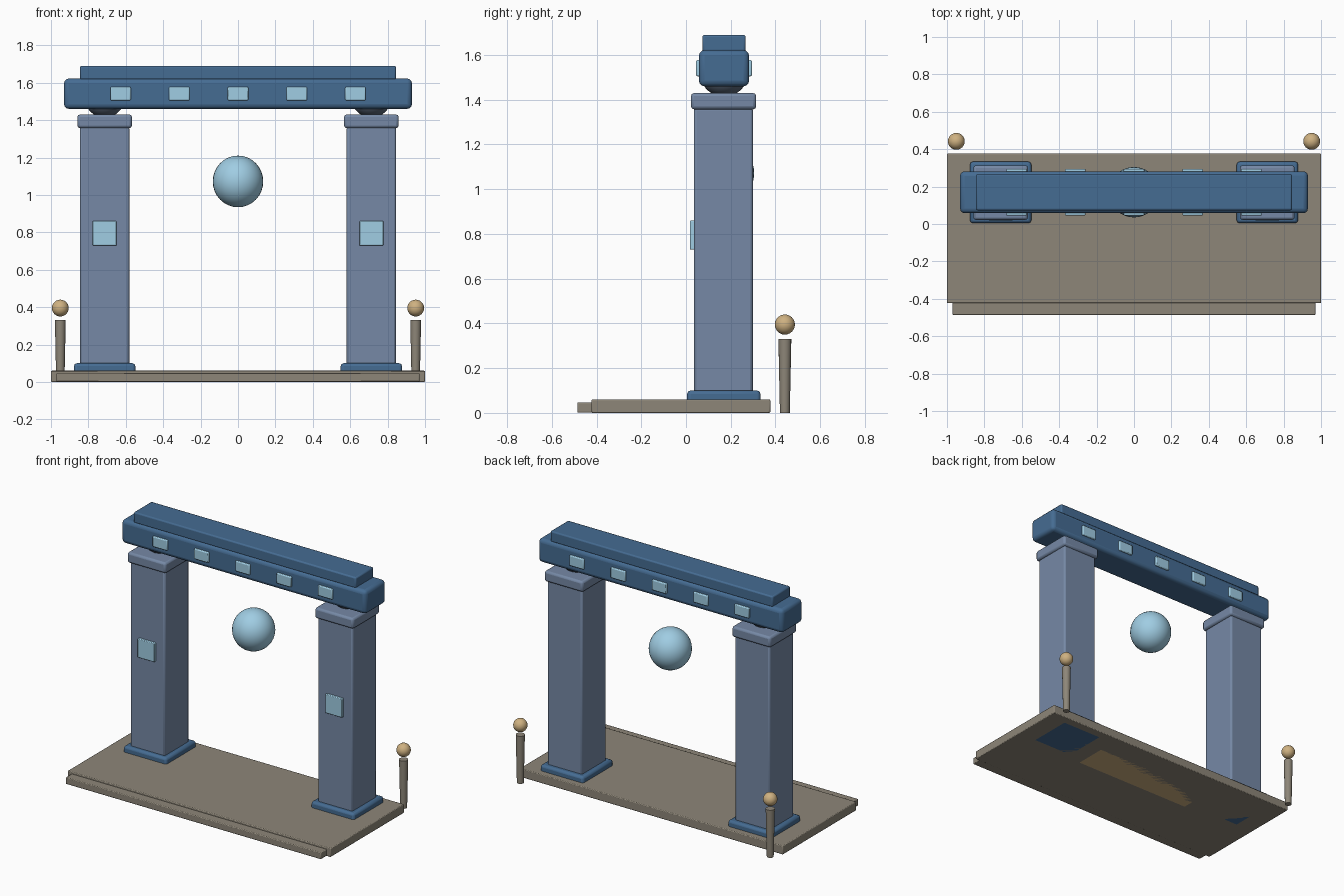
import bpy
import bmesh
from mathutils import Matrix, Vector

if "Cube" in bpy.data.objects:
    bpy.data.objects.remove(bpy.data.objects["Cube"])


def material(name, rgb):
    m = bpy.data.materials.new(name)
    m.diffuse_color = (*rgb, 1)
    m.use_nodes = True
    m.node_tree.nodes["Principled BSDF"].inputs["Base Color"].default_value = m.diffuse_color
    return m


STONE = material("stone", (0.27, 0.24, 0.19))
SLATE = material("slate", (0.18, 0.25, 0.38))
NAVY = material("navy", (0.06, 0.15, 0.29))
DARK = material("dark_slate", (0.10, 0.13, 0.18))
GLOW = material("pale_blue", (0.35, 0.61, 0.77))
GOLD = material("gold", (0.62, 0.44, 0.22))

AXIS_Y = 0.17  # depth line shared by the pillars and the beam


def finish(name, bm, mat, bevel=0, segments=2):
    mesh = bpy.data.meshes.new(name)
    bm.to_mesh(mesh)
    bm.free()
    mesh.materials.append(mat)
    ob = bpy.data.objects.new(name, mesh)
    bpy.context.collection.objects.link(ob)
    if bevel:
        mod = ob.modifiers.new("bevel", 'BEVEL')
        mod.width = bevel
        mod.segments = segments
    bpy.ops.object.select_all(action='DESELECT')
    ob.select_set(True)
    bpy.context.view_layer.objects.active = ob
    bpy.ops.object.shade_smooth_by_angle(angle=0.6)
    return ob


def box(name, x, y, z, mat, bevel=0, segments=2):
    """Box from (min, max) ranges on each axis."""
    lo, hi = Vector((x[0], y[0], z[0])), Vector((x[1], y[1], z[1]))
    bm = bmesh.new()
    bmesh.ops.create_cube(bm, size=1, matrix=Matrix.Translation((lo + hi) / 2)
                          @ Matrix.Diagonal((*(hi - lo), 1)))
    return finish(name, bm, mat, bevel, segments)


def around(c, half):
    return (c - half, c + half)


def ball(name, centre, radii, mat, seg=32, rings=16):
    bm = bmesh.new()
    bmesh.ops.create_uvsphere(bm, u_segments=seg, v_segments=rings, radius=1,
                              matrix=Matrix.Translation(centre) @ Matrix.Diagonal((*radii, 1)))
    return finish(name, bm, mat)


# Base slab, front step and hidden inlay under the gateway
box("base_slab", (-1, 1), (-0.423, 0.377), (0, 0.06), STONE, 0.005)
box("front_step", (-0.97, 0.97), (-0.486, -0.30), (0.001, 0.047), STONE, 0.005)
box("threshold_inlay", (-0.45, 0.45), (-0.02, 0.2), (0.0, 0.05), GOLD)

for side, s in (("left", -1), ("right", 1)):
    # Pillar with foot, capital, bearing and front panel
    cx = 0.713 * s
    box(f"{side}_plinth", around(cx, 0.164), around(AXIS_Y - 0.001, 0.164), (0, 0.10), NAVY, 0.015)
    box(f"{side}_pillar", around(cx, 0.132), around(AXIS_Y - 0.003, 0.132), (0.08, 1.365), SLATE, 0.012)
    box(f"{side}_capital", around(cx, 0.146), around(AXIS_Y - 0.002, 0.146), (1.357, 1.43), SLATE, 0.014)
    ball(f"{side}_bearing", (cx, AXIS_Y, 1.50), (0.10, 0.10, 0.085), DARK)
    box(f"{side}_pillar_panel", around(cx, 0.064), (0.018, 0.05), (0.73, 0.86), GLOW, 0.004)

    # Tapered lamp post with a round knob
    px = 0.95 * s
    bm = bmesh.new()
    bmesh.ops.create_cone(bm, cap_ends=True, segments=16, radius1=0.022, radius2=0.029, depth=0.33,
                          matrix=Matrix.Translation((px, 0.442, 0.165)))
    finish(f"{side}_lamp_post", bm, STONE)
    ball(f"{side}_lamp_knob", (px, 0.442, 0.395), (0.045,) * 3, GOLD, 24, 12)

# Lintel beam with cap rail
box("lintel_beam", (-0.93, 0.93), around(AXIS_Y, 0.112), (1.46, 1.622), NAVY, 0.025, 3)
box("cap_rail", (-0.845, 0.845), around(AXIS_Y, 0.097), (1.615, 1.69), NAVY, 0.009)

# Row of inset lights on both faces of the beam
for face, f in (("front", -1), ("back", 1)):
    for i in range(5):
        box(f"{face}_beam_light_{i + 1}", around((i - 2) * 0.314, 0.055),
            around(AXIS_Y + 0.112 * f, 0.013), (1.505, 1.577), GLOW, 0.006)

# Floating orb in the gateway
ball("floating_orb", (0, AXIS_Y, 1.072), (0.135, 0.135, 0.138), GLOW)
